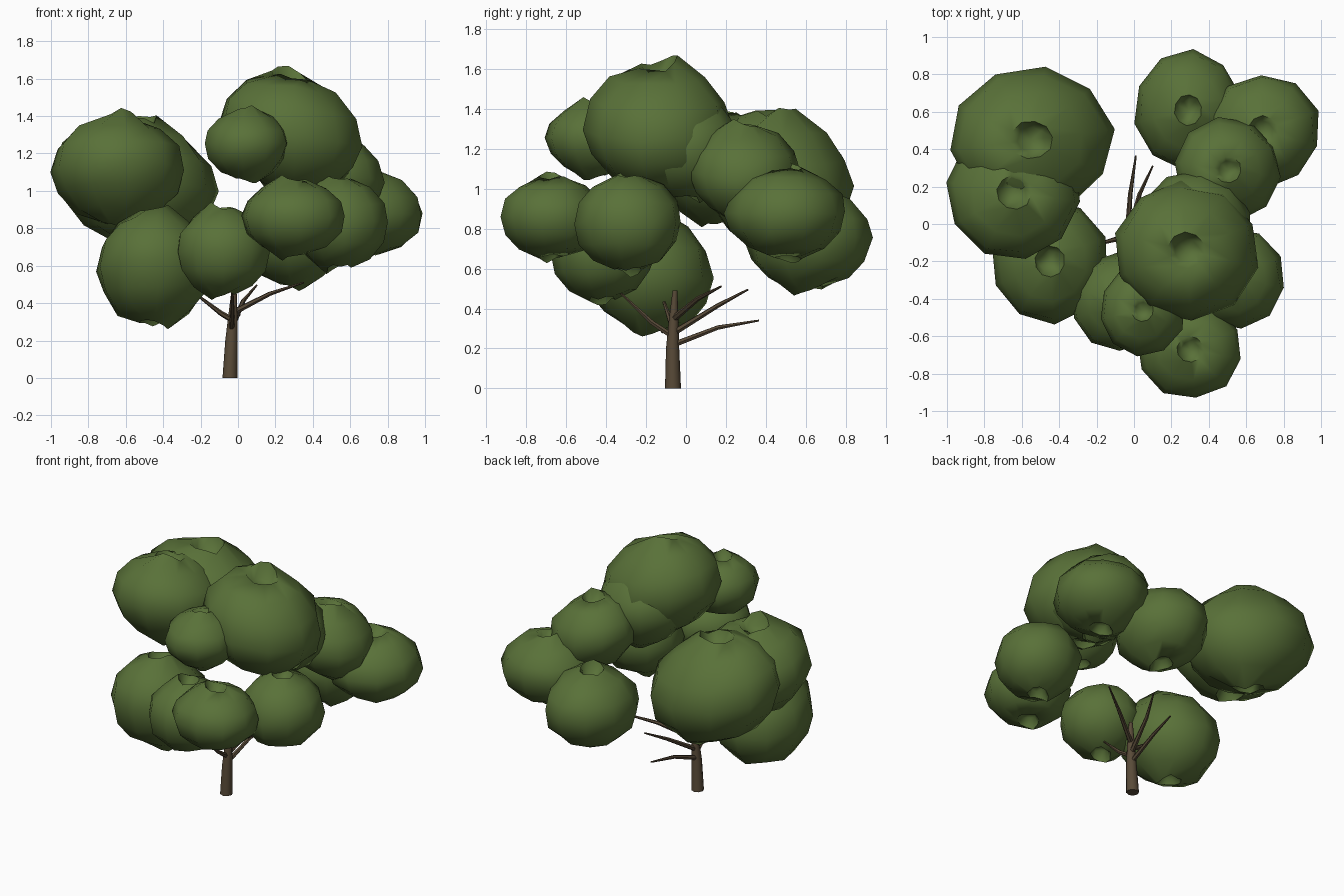
import bpy, bmesh, math, random
from mathutils import Vector

if "Cube" in bpy.data.objects:
    bpy.data.objects.remove(bpy.data.objects["Cube"])

random.seed(4)


def material(name, rgb):
    m = bpy.data.materials.new(name)
    m.diffuse_color = (*rgb, 1)
    m.use_nodes = True
    m.node_tree.nodes["Principled BSDF"].inputs["Base Color"].default_value = m.diffuse_color
    return m


LEAF = material("leaf_green", (0.10, 0.165, 0.04))
BARK = material("bark_brown", (0.10, 0.07, 0.04))


def finish(name, bm, mat, angle):
    bmesh.ops.recalc_face_normals(bm, faces=bm.faces)
    me = bpy.data.meshes.new(name)
    bm.to_mesh(me)
    bm.free()
    ob = bpy.data.objects.new(name, me)
    bpy.context.collection.objects.link(ob)
    me.materials.append(mat)
    bpy.context.view_layer.objects.active = ob
    ob.select_set(True)
    bpy.ops.object.shade_smooth_by_angle(angle=math.radians(angle))
    ob.select_set(False)


def skin(bm, rings):
    n = len(rings[0])
    for a, b in zip(rings, rings[1:]):
        for i in range(n):
            j = (i + 1) % n
            bm.faces.new((a[i], a[j], b[j], b[i]))


def fan(bm, ring, co):
    tip = bm.verts.new(co)
    for i in range(len(ring)):
        bm.faces.new((ring[i], ring[(i + 1) % len(ring)], tip))


# Foliage clump: ten-sided ball with dimpled poles, a raised lip and a lean
PROFILE = [(0.17, -0.74), (0.25, -0.91), (0.64, -0.74), (0.91, -0.40),
           (1.01, 0.0), (0.92, 0.39), (0.65, 0.72), (0.26, 0.90), (0.17, 0.74)]


def clump(name, centre, size, lean=(0, 0), sides=10):
    bm = bmesh.new()
    c = Vector(centre)
    rx, ry, rz = size
    turn = random.uniform(0, 0.6)
    lip = random.uniform(0, math.tau)
    rings = []
    for k, (r, z) in enumerate(PROFILE):
        ring = []
        for i in range(sides):
            a = turn + math.tau * i / sides
            rr = r * random.uniform(0.97, 1.03)
            x, y = rr * math.cos(a), rr * math.sin(a)
            zz = z + lean[0] * x + lean[1] * y + random.uniform(-0.04, 0.04)
            if k in (1, 7):
                zz += math.copysign(0.14 * max(math.cos(a - lip), 0) ** 2, z)
            ring.append(bm.verts.new(c + Vector((rx * x, ry * y, rz * zz))))
        rings.append(ring)
    skin(bm, rings)
    fan(bm, rings[0], c - Vector((0, 0, 0.70 * rz)))
    fan(bm, rings[-1], c + Vector((0, 0, 0.70 * rz)))
    finish(name, bm, LEAF, 80)


CLUMPS = [
    ((-0.55, 0.45, 1.05), (0.435, 0.39, 0.36), (-0.15, -0.1)),   # left back, large
    ((-0.64, 0.17, 1.11), (0.355, 0.36, 0.30), (0, -0.15)),      # left middle
    ((-0.45, -0.20, 0.59), (0.31, 0.33, 0.325), (0, -0.12)),     # left low
    ((-0.08, -0.42, 0.68), (0.255, 0.26, 0.25), (0, 0)),         # front low
    ((0.045, -0.46, 1.25), (0.228, 0.24, 0.20), (0, 0)),         # front high, small
    ((0.28, -0.14, 1.31), (0.385, 0.37, 0.335), (-0.18, 0)),     # crown
    ((0.33, 0.00, 1.21), (0.30, 0.28, 0.27), (-0.05, 0)),        # behind the crown
    ((0.50, 0.29, 1.09), (0.28, 0.275, 0.25), (-0.15, 0)),       # right upper
    ((0.29, 0.61, 0.75), (0.285, 0.32, 0.27), (0, 0)),           # back
    ((0.69, 0.50, 0.88), (0.305, 0.30, 0.24), (0, 0)),           # right back
    ((0.54, -0.29, 0.83), (0.265, 0.27, 0.255), (0, 0)),         # right front
    ((0.30, -0.67, 0.86), (0.28, 0.26, 0.215), (0, 0)),          # front right
]
for i, spec in enumerate(CLUMPS):
    clump(f"foliage_{i + 1}", *spec)


# Tapered limb following a short path of (x, y, z, radius)
def limb(name, path, sides=8):
    bm = bmesh.new()
    pts = [Vector(p[:3]) for p in path]
    rings = []
    for k, p in enumerate(path):
        d = pts[min(k + 1, len(pts) - 1)] - pts[max(k - 1, 0)]
        if k == 0 and p[2] == 0:
            d = Vector((0, 0, 1))
        q = Vector((0, 0, 1)).rotation_difference(d)
        rings.append([bm.verts.new(pts[k] + q @ Vector((p[3] * math.cos(math.tau * i / sides),
                                                        p[3] * math.sin(math.tau * i / sides), 0)))
                      for i in range(sides)])
    skin(bm, rings)
    fan(bm, rings[0], pts[0])
    fan(bm, rings[-1], pts[-1])
    finish(name, bm, BARK, 50)


limb("trunk", [(-0.043, -0.065, 0, 0.04), (-0.035, -0.067, 0.2, 0.033),
               (-0.027, -0.062, 0.34, 0.024), (-0.02, -0.055, 0.49, 0.012)])
BRANCHES = {
    "branch_back_low": [(-0.035, -0.06, 0.22, 0.016), (-0.02, 0.16, 0.305, 0.012), (0.01, 0.365, 0.34, 0.005)],
    "branch_back_high": [(-0.03, -0.06, 0.28, 0.017), (0.03, 0.16, 0.415, 0.012), (0.10, 0.31, 0.495, 0.005)],
    "branch_right": [(-0.025, -0.06, 0.35, 0.017), (0.17, 0.06, 0.45, 0.012), (0.35, 0.175, 0.51, 0.005)],
    "branch_left": [(-0.03, -0.065, 0.31, 0.016), (-0.09, -0.08, 0.345, 0.014), (-0.24, -0.12, 0.46, 0.005)],
    "branch_front": [(-0.035, -0.065, 0.26, 0.016), (-0.03, -0.17, 0.33, 0.013), (-0.03, -0.33, 0.48, 0.005)],
}
for name, path in BRANCHES.items():
    limb(name, path, 6)
